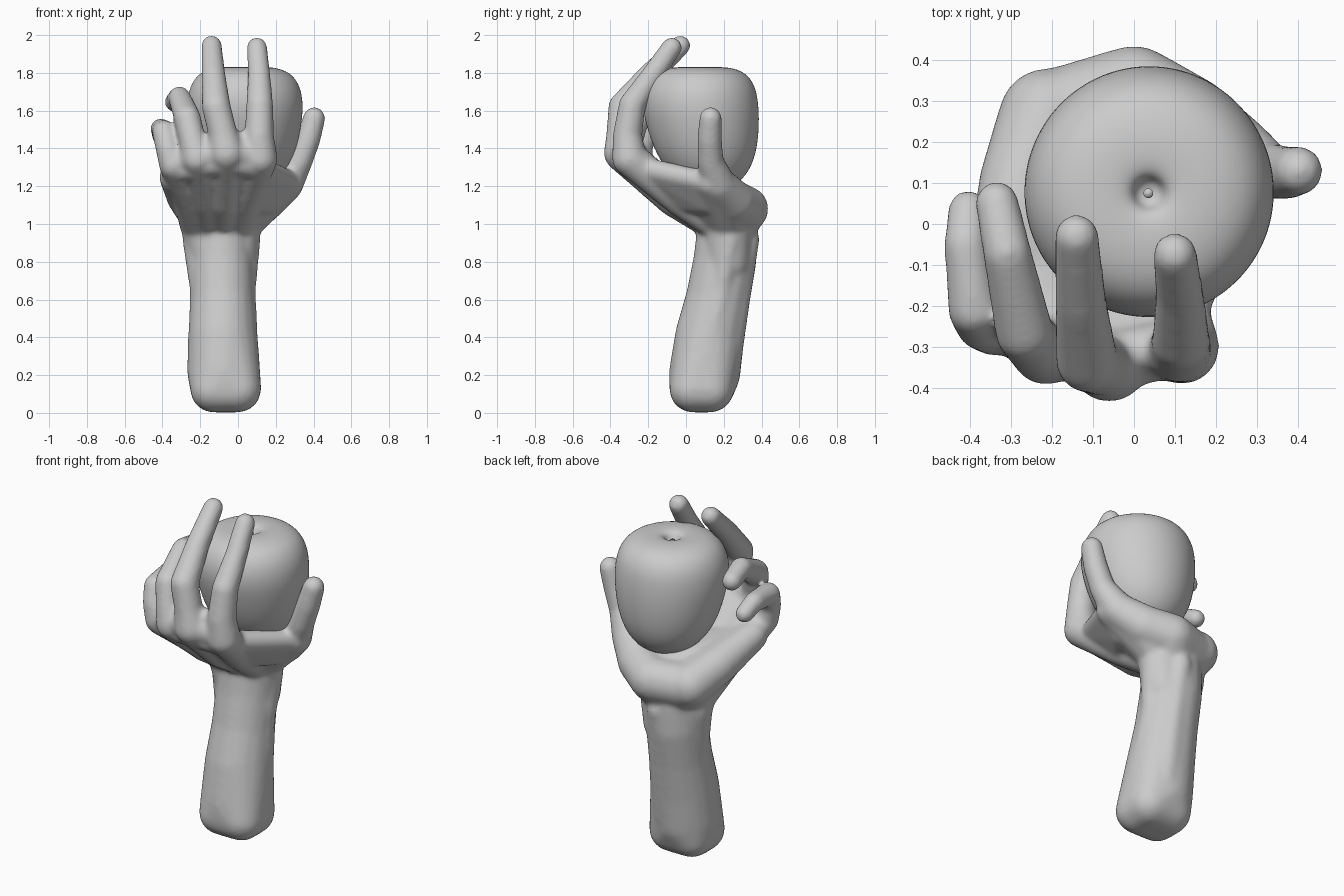
import bpy, bmesh, math
from mathutils import Matrix


def hull(target, balls):
    """Convex skin around balls (x, y, z, radius), appended to a mesh."""
    bm = bmesh.new()
    for x, y, z, r in balls:
        bmesh.ops.create_icosphere(bm, subdivisions=3, radius=r,
                                   matrix=Matrix.Translation((x, y, z)))
    res = bmesh.ops.convex_hull(bm, input=bm.verts[:])
    junk = {g for g in res["geom_interior"] + res["geom_unused"]
            if isinstance(g, bmesh.types.BMVert)}
    bmesh.ops.delete(bm, geom=list(junk), context='VERTS')
    tmp = bpy.data.meshes.new("tmp")
    bm.to_mesh(tmp)
    bm.free()
    target.from_mesh(tmp)
    bpy.data.meshes.remove(tmp)


def chain(target, balls):
    for a, b in zip(balls, balls[1:]):
        hull(target, [a, b])


def finish(name, bm):
    me = bpy.data.meshes.new(name)
    bm.to_mesh(me)
    bm.free()
    ob = bpy.data.objects.new(name, me)
    bpy.context.collection.objects.link(ob)
    return ob


body = bmesh.new()

# Forearm, rounded at the cut end, flattening into the wrist
chain(body, [(-.08, .10, .22, .19), (-.08, .125, .4, .185),
             (-.082, .168, .6, .171), (-.085, .205, .8, .168),
             (-.085, .215, .95, .16)])
hull(body, [(-.08, .10, .22, .19), (-.08, .125, .4, .185)] +
     [(x, y, .125, .122) for x in (-.13, .0) for y in (.035, .13)])
hull(body, [(-.145, .20, .8, .112), (-.02, .22, .8, .12),
            (-.18, .19, .96, .118), (-.01, .22, .96, .128)])

# Tendon ridges of the forearm and wrist bone
chain(body, [(-.04, .20, .25, .09), (-.04, .275, .6, .065), (-.05, .33, .92, .06)])
chain(body, [(.03, .10, .25, .08), (.045, .19, .65, .05), (.05, .23, .92, .07)])
chain(body, [(-.19, .10, .3, .075), (-.2, .17, .65, .055), (-.205, .2, .92, .09)])

# Finger chains: wrist, mid palm, knuckle, two joints, tip
fingers = [
    [(-.01, .18, 1.01, .11), (.04, -.04, 1.13, .085), (.118, -.3, 1.345, .092),
     (.112, -.31, 1.47, .078), (.115, -.285, 1.63, .072), (.112, -.175, 1.79, .06),
     (.10, -.075, 1.935, .055)],
    [(-.08, .17, 1.01, .11), (-.07, -.07, 1.125, .085), (-.06, -.34, 1.375, .096),
     (-.08, -.345, 1.48, .077), (-.115, -.335, 1.62, .077), (-.13, -.19, 1.79, .064),
     (-.14, -.03, 1.945, .055)],
    [(-.15, .17, 1.01, .11), (-.17, -.06, 1.13, .085), (-.215, -.31, 1.345, .085),
     (-.24, -.3, 1.44, .072), (-.268, -.265, 1.56, .072), (-.31, -.07, 1.67, .06),
     (-.335, .052, 1.645, .054)],
    [(-.2, .18, 1.0, .11), (-.26, -.03, 1.14, .085), (-.34, -.245, 1.31, .078),
     (-.372, -.245, 1.4, .065), (-.39, -.21, 1.485, .065), (-.41, -.05, 1.505, .055),
     (-.405, .033, 1.465, .051)],
]
for f in fingers:
    chain(body, f)

# Palm plate between neighbouring metacarpals, and webs between finger roots
for a, b in zip(fingers, fingers[1:]):
    for i in (0, 1):
        hull(body, [(x, y + .012, z + .01, r - .012) for x, y, z, r in
                    (a[i], a[i + 1], b[i], b[i + 1])])
    hull(body, [(x, y + .02, z - .04, r - .02) for x, y, z, r in
                (a[2], b[2], a[3], b[3])])

# Hollow of the palm
hull(body, [(-.15, .1, 1.15, .1), (-.22, -.08, 1.19, .09), (.12, .1, 1.14, .1),
            (-.05, .2, 1.11, .11), (.05, -.1, 1.18, .08)])

# Heel of the palm and outer edge pad
hull(body, [(.0, .315, 1.08, .122), (-.2, .255, 1.07, .122), (-.05, .24, .98, .12)])
hull(body, [(-.21, .26, 1.08, .122), (-.27, .1, 1.15, .11), (-.1, .12, 1.1, .11)])
hull(body, [(-.27, .1, 1.15, .11), (-.335, -.14, 1.25, .083), (-.15, -.1, 1.18, .085)])

# Thumb with its base pad and the web to the index finger
chain(body, [(.0, .315, 1.08, .122), (.13, .25, 1.12, .115), (.25, .17, 1.21, .095),
             (.325, .13, 1.33, .07), (.372, .125, 1.45, .066), (.403, .13, 1.56, .06)])
hull(body, [(.02, .22, 1.02, .118), (.13, .23, 1.12, .113), (.27, .13, 1.22, .08),
            (.0, .05, 1.09, .085)])
hull(body, [(.28, .12, 1.22, .06), (.17, .12, 1.12, .07), (.05, -.04, 1.13, .07),
            (.125, -.2, 1.29, .06)])

hand = finish("hand_and_forearm", body)
rm = hand.modifiers.new("Fuse", 'REMESH')
rm.mode = 'VOXEL'
rm.voxel_size = .011
rm.use_smooth_shade = True
sm = hand.modifiers.new("Soften", 'SMOOTH')
sm.factor = .5
sm.iterations = 20

# Apple: spun profile with a small dimple on a low dome
profile = [(0, -.355), (.1, -.35), (.2, -.285), (.27, -.16), (.302, .0),
           (.309, .1), (.295, .19), (.25, .26), (.18, .29), (.11, .297),
           (.06, .292), (.04, .275), (.03, .25), (0, .24)]
bm = bmesh.new()
vs = [bm.verts.new((r, 0, z)) for r, z in profile]
es = [bm.edges.new(p) for p in zip(vs, vs[1:])]
bmesh.ops.spin(bm, geom=vs + es, cent=(0, 0, 0), axis=(0, 0, 1),
               angle=math.tau, steps=40, use_merge=False)
bmesh.ops.remove_doubles(bm, verts=bm.verts[:], dist=1e-4)
bmesh.ops.recalc_face_normals(bm, faces=bm.faces[:])
# Lean the lower half toward the heel, keeping the top level
for v in bm.verts:
    v.co.y += .12 * max(0, .1 - v.co.z)
apple = finish("apple", bm)
apple.location = (.037, .075, 1.535)
sub = apple.modifiers.new("Smooth", 'SUBSURF')
sub.levels = sub.render_levels = 2

# Stem stub in the dimple
bm = bmesh.new()
bmesh.ops.create_cone(bm, cap_ends=True, segments=16, radius1=.01, radius2=.012, depth=.03)
stem = finish("apple_stem", bm)
stem.location = (.035, .075, 1.785)

for ob in (apple, stem):
    for p in ob.data.polygons:
        p.use_smooth = True
